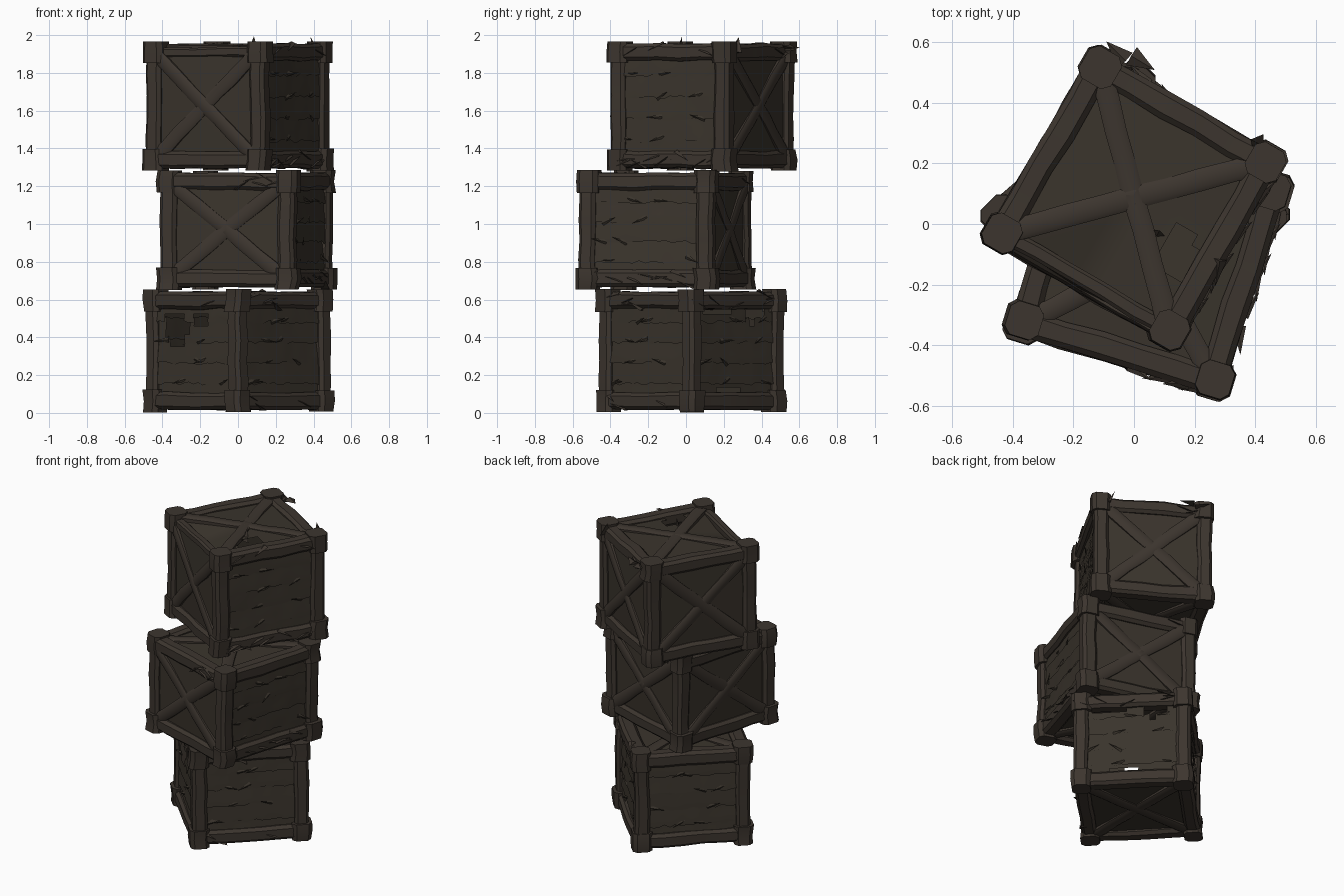
import bpy, bmesh, math, random
from mathutils import Matrix, Vector

if "Cube" in bpy.data.objects:
    bpy.data.objects.remove(bpy.data.objects["Cube"])

random.seed(7)


def jit(a):
    return random.uniform(-a, a)


def material(name, rgb):
    m = bpy.data.materials.new(name)
    m.diffuse_color = (*rgb, 1)
    m.use_nodes = True
    m.node_tree.nodes["Principled BSDF"].inputs["Base Color"].default_value = m.diffuse_color
    return m


FRAME = material("dark_wood", (0.046, 0.036, 0.028))
PLANK = material("weathered_plank", (0.042, 0.034, 0.025))


def finish(bm, name, mat, matrix):
    """Turn a bmesh into a smooth-shaded object with sharp edges kept."""
    bmesh.ops.recalc_face_normals(bm, faces=bm.faces)
    me = bpy.data.meshes.new(name)
    bm.to_mesh(me)
    bm.free()
    me.materials.append(mat)
    me.shade_smooth()
    me.set_sharp_from_angle(angle=math.radians(35))
    ob = bpy.data.objects.new(name, me)
    ob.matrix_world = matrix
    bpy.context.collection.objects.link(ob)


def beam(bm, a, b, rx, ry, stations=6, wobble=0.004):
    """Chamfered square bar from a to b, slightly uneven like rough wood."""
    a, b = Vector(a), Vector(b)
    q = (b - a).to_track_quat('Z', 'Y')
    c = 0.6
    prof = [(1, -c), (1, c), (c, 1), (-c, 1), (-1, c), (-1, -c), (-c, -1), (c, -1)]
    rings = []
    for i in range(stations):
        p = a.lerp(b, i / (stations - 1))
        s, dx, dy = 1 + jit(0.06), jit(wobble), jit(wobble)
        rings.append([bm.verts.new(p + q @ Vector((x * rx * s + dx, y * ry * s + dy, 0)))
                      for x, y in prof])
    for r, n in zip(rings, rings[1:]):
        for j in range(8):
            k = (j + 1) % 8
            bm.faces.new((r[j], r[k], n[k], n[j]))
    bm.faces.new(rings[0][::-1])
    bm.faces.new(rings[-1])


def sheet(bm, u0, u1, v0, v1, nu, nv, depth, ragged=0.0, hole=None):
    """Thin board on a face, with ragged long edges and optional broken-out area."""
    grid = []
    for j in range(nv + 1):
        edge = ragged if j in (0, nv) else 0
        row = []
        for i in range(nu + 1):
            u = u0 + (u1 - u0) * i / nu
            v = v0 + (v1 - v0) * j / nv + jit(edge)
            row.append(bm.verts.new((u, v, depth(u, v, j / nv))))
        grid.append(row)
    faces = []
    for j in range(nv):
        for i in range(nu):
            quad = (grid[j][i], grid[j][i + 1], grid[j + 1][i + 1], grid[j + 1][i])
            mid = sum((v.co for v in quad), Vector()) / 4
            if not (hole and hole(mid.x, mid.y)):
                faces.append(bm.faces.new(quad))
    bmesh.ops.solidify(bm, geom=faces, thickness=0.014)


def splinter(bm, p, d, r, length):
    """Thin pointed sliver of wood."""
    q = Vector(d).normalized().to_track_quat('Z', 'Y').to_matrix().to_4x4()
    m = Matrix.Translation(p) @ q @ Matrix.Diagonal((1, 0.35, 1, 1))
    bmesh.ops.create_cone(bm, cap_ends=True, segments=3, radius1=r, radius2=0,
                          depth=length, matrix=m)


def face_frame(side, w, h):
    """Face coordinates: x along, y up, z outward."""
    if side == 'top':
        return Matrix.Translation((0, 0, h))
    if side == 'bottom':
        return Matrix.Rotation(math.pi, 4, 'X') @ Matrix.Translation((0, 0, h))
    k = ('front', 'right', 'back', 'left').index(side)
    return (Matrix.Rotation(k * math.pi / 2, 4, 'Z') @ Matrix.Rotation(math.pi / 2, 4, 'X')
            @ Matrix.Translation((0, 0, w)))


def braced_face(name, M, w, h, hole=None, sag=0.0):
    """Recessed panel with a diagonal cross."""
    bm = bmesh.new()
    a, b = w - 0.04, h - 0.04

    def depth(u, v, t):
        d = -0.028 + 0.016 * (1 - max(abs(u) / a, abs(v) / b))
        if sag and v < -abs(u):
            d -= sag * (-v - abs(u)) / b
        return d
    sheet(bm, -a, a, -b, b, 16, 16, depth, 0, hole)
    finish(bm, name + "_panel", PLANK, M)
    bm = bmesh.new()
    for s in (-1, 1):
        beam(bm, (-a, -b * s, -0.024), (a, b * s, -0.024), 0.036, 0.022, 9, 0.003)
    finish(bm, name + "_cross", FRAME, M)


def plank_face(name, M, w, h, hole=None, rows=5):
    """Overlapping horizontal boards with chipped edges."""
    bm = bmesh.new()
    a, b = w - 0.04, h - 0.04
    step = 2 * b / rows
    for r in range(rows):
        v0 = -b + r * step
        tilt, bow, ph = random.uniform(0.006, 0.014), jit(0.006), random.uniform(0, 6)

        def depth(u, v, t):
            return -0.02 - tilt * t + bow * math.cos(7 * u + ph) + jit(0.0015)
        sheet(bm, -a, a, v0 - 0.012, v0 + step + 0.012, 18, 3, depth, 0.009, hole)
        for _ in range(2):
            u = jit(a * 0.8)
            if not (hole and hole(u, v0)):
                splinter(bm, Vector((u, v0, -0.012)),
                         (random.choice((-1, 1)), jit(0.5), 0.3), 0.016, 0.09)
    finish(bm, name + "_planks", PLANK, M)


def frame(name, M, w, h, thin_front=False, chips=10):
    """Twelve edge bars, eight corner blocks and loose splinters."""
    r = 0.045
    x, z = w - r, h - r
    bm = bmesh.new()
    for sx in (-1, 1):
        for sy in (-1, 1):
            beam(bm, (sx * x, sy * x, -z), (sx * x, sy * x, z), r, r)
            for sz in (-1, 1):
                c = Vector((sx * x + jit(.006), sy * x + jit(.006), sz * z))
                e = Vector((0, 0, 0.058 + jit(.003)))
                beam(bm, c - e, c + e, 0.059, 0.059, 3, 0.005)
    for s in (-1, 1):
        for sz in (-1, 1):
            slim = 0.6 if thin_front and s < 0 and sz > 0 else 1
            beam(bm, (-x, s * x, sz * z), (x, s * x, sz * z), r * slim, r * slim)
            beam(bm, (s * x, -x, sz * z), (s * x, x, sz * z), r, r)
    finish(bm, name + "_frame", FRAME, M)
    bm = bmesh.new()
    for _ in range(chips):
        t, s = jit(x), random.choice((-1, 1))
        # chips cluster on the battered right side
        if random.random() < 0.6:
            p, d = (w, t, s * z + jit(.03)), (0.35, random.choice((-1, 1)), jit(.6))
        else:
            p, d = (t, s * w, z + jit(.03)), (random.choice((-1, 1)), s * 0.35, jit(.6))
        splinter(bm, Vector(p), d, 0.026, 0.10)
    finish(bm, name + "_splinters", FRAME, M)


def blob(*spots):
    """Rule for broken-out areas: ragged ellipses (u, v, ru, rv)."""
    return lambda u, v: any(((u - a) / p) ** 2 + ((v - b) / q) ** 2 < 1 + 0.3 * math.sin(40 * u + 23 * v)
                            for a, b, p, q in spots)


LID_HOLE = blob((0.22, -0.10, 0.07, 0.09))
# name, centre x, centre y, z low, z high, half width, turn, planked faces, holes
CRATES = [
    ("lower_crate", 0.0, 0.03, 0.018, 0.64, 0.355, -45, ('front', 'right', 'back', 'left'),
     {'front': blob((-0.13, 0.11, 0.08, 0.09), (0.05, 0.16, 0.06, 0.04)),
      'back': blob((-0.13, 0.22, 0.10, 0.03), (0.15, 0.20, 0.07, 0.05), (-0.05, -0.23, 0.09, 0.03))}),
    ("middle_crate", 0.045, -0.11, 0.665, 1.27, 0.37, -17, ('right',), {}),
    ("upper_crate", 0.0, 0.085, 1.295, 1.955, 0.362, -30, ('right',), {'top': LID_HOLE}),
]

for name, cx, cy, z0, z1, w, turn, planked, holes in CRATES:
    h = (z1 - z0) / 2
    T = Matrix.Translation((cx, cy, (z0 + z1) / 2)) @ Matrix.Rotation(math.radians(turn), 4, 'Z')
    upper = name == "upper_crate"
    frame(name, T, w, h, thin_front=upper, chips=14)
    for side in ('front', 'right', 'back', 'left', 'top', 'bottom'):
        M = T @ face_frame(side, w, h)
        fh = w if side in ('top', 'bottom') else h
        make = plank_face if side in planked else braced_face
        extra = {'sag': 0.05} if upper and side == 'top' else {}
        make(f"{name}_{side}", M, w, fh, holes.get(side), **extra)

# Upright splinters on the broken lid and the back rail
bm = bmesh.new()
for p, d in (((0.08, -0.03, 1.95), (0.1, 0.2, 1)), ((0.40, 0.27, 1.95), (-0.4, 0.2, 1)),
             ((0.03, 0.53, 1.94), (1, -0.6, 0.1)), ((-0.06, 0.57, 1.93), (-0.5, 0.5, 0.1))):
    splinter(bm, Vector(p), d, 0.04, 0.09)
finish(bm, "lid_splinters", FRAME, Matrix())
